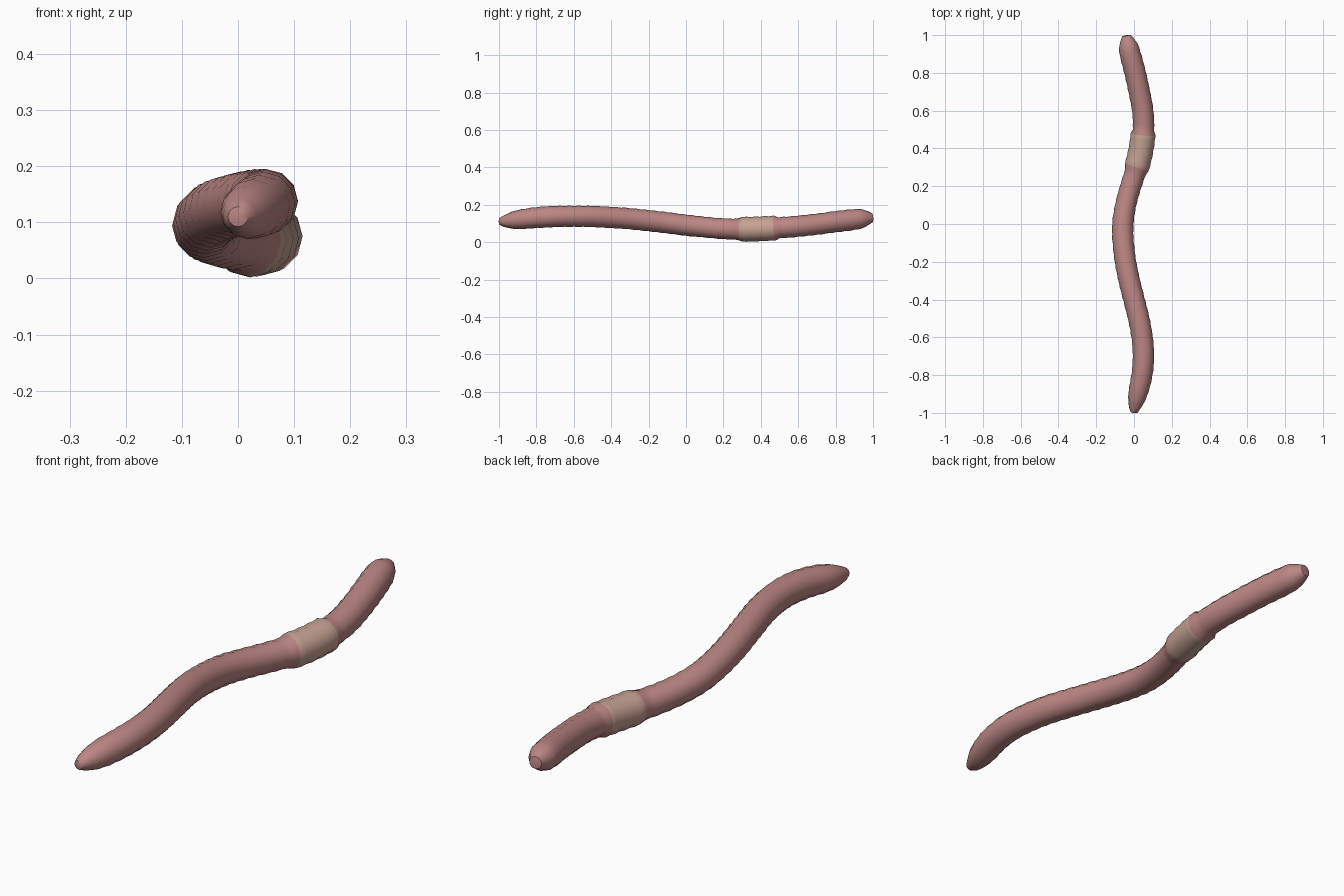
import bpy, bmesh, math
from mathutils import Vector

if "Cube" in bpy.data.objects:
    bpy.data.objects.remove(bpy.data.objects["Cube"])

SIDES, RINGS = 12, 80

# Centreline with body radius: (x, y, z, radius)
PATH = [(0.0, -0.998, 0.11, 0.018), (0.005, -0.965, 0.112, 0.034),
        (0.02, -0.9, 0.12, 0.05), (0.042, -0.8, 0.131, 0.055),
        (0.05, -0.7, 0.137, 0.056), (0.043, -0.6, 0.138, 0.056),
        (0.025, -0.5, 0.137, 0.056), (0.0, -0.4, 0.132, 0.056),
        (-0.025, -0.3, 0.125, 0.056), (-0.045, -0.2, 0.115, 0.056),
        (-0.057, -0.1, 0.103, 0.056), (-0.059, 0.0, 0.091, 0.056),
        (-0.044, 0.1, 0.08, 0.055), (-0.017, 0.2, 0.072, 0.055),
        (0.015, 0.3, 0.069, 0.056), (0.038, 0.4, 0.071, 0.056),
        (0.05, 0.5, 0.077, 0.056), (0.046, 0.6, 0.085, 0.056),
        (0.028, 0.7, 0.096, 0.056), (0.006, 0.8, 0.109, 0.056),
        (-0.02, 0.9, 0.121, 0.055), (-0.031, 0.95, 0.127, 0.048),
        (-0.04, 0.997, 0.13, 0.024)]
BAND = (0.305, 0.465)


def sample(y):
    """Smooth (cubic Hermite) lookup of the path at y."""
    i = max(k for k in range(len(PATH) - 1) if PATH[k][1] <= y or k == 0)
    p, q = PATH[i], PATH[i + 1]
    a, b = PATH[max(i - 1, 0)], PATH[min(i + 2, len(PATH) - 1)]
    h = q[1] - p[1]
    t = (y - p[1]) / h
    out = []
    for c in (0, 2, 3):
        m0 = (q[c] - a[c]) / (q[1] - a[1]) * h
        m1 = (b[c] - p[c]) / (b[1] - p[1]) * h
        out.append((2*t**3 - 3*t*t + 1) * p[c] + (t**3 - 2*t*t + t) * m0
                   + (3*t*t - 2*t**3) * q[c] + (t**3 - t*t) * m1)
    return Vector((out[0], y, out[1])), out[2]


def material(name, color):
    m = bpy.data.materials.new(name)
    m.diffuse_color = (*color, 1)
    m.use_nodes = True
    m.node_tree.nodes["Principled BSDF"].inputs["Base Color"].default_value = m.diffuse_color
    return m


# Ringed body swept along the centreline, swollen at the pale band
bm = bmesh.new()
y0, y1 = PATH[0][1], PATH[-1][1]
loops, ys = [], []
for k in range(RINGS + 1):
    y = y0 + (y1 - y0) * k / RINGS
    c, r = sample(y)
    d = (sample(min(y + 0.01, y1))[0] - sample(max(y - 0.01, y0))[0]).normalized()
    side = d.cross(Vector((0, 0, 1))).normalized()
    up = side.cross(d)
    if BAND[0] - 0.01 < y < BAND[1] + 0.01:
        r *= 1.17
    if 2 < k < RINGS - 2:
        r *= 1.025 if k % 2 else 0.985
    loops.append([bm.verts.new(c + r * (math.cos(a) * side + math.sin(a) * up))
                  for a in (math.tau * j / SIDES for j in range(SIDES))])
    ys.append(y)
for k in range(RINGS):
    mid = (ys[k] + ys[k + 1]) / 2
    for j in range(SIDES):
        n = (j + 1) % SIDES
        f = bm.faces.new((loops[k][j], loops[k][n], loops[k + 1][n], loops[k + 1][j]))
        f.material_index = 1 if BAND[0] < mid < BAND[1] else 0

# Rounded tips
for loop, tip in ((loops[0], (0, -1.002, 0.11)), (loops[-1], (-0.041, 1.001, 0.13))):
    v = bm.verts.new(tip)
    for j in range(SIDES):
        bm.faces.new((loop[j], loop[(j + 1) % SIDES], v))
bmesh.ops.recalc_face_normals(bm, faces=bm.faces)

mesh = bpy.data.meshes.new("worm_body")
bm.to_mesh(mesh)
bm.free()
body = bpy.data.objects.new("worm_body", mesh)
bpy.context.collection.objects.link(body)
mesh.materials.append(material("skin", (0.50, 0.24, 0.23)))
mesh.materials.append(material("pale_band", (0.56, 0.36, 0.29)))
bpy.context.view_layer.objects.active = body
body.select_set(True)
bpy.ops.object.shade_smooth_by_angle(angle=math.radians(50))
